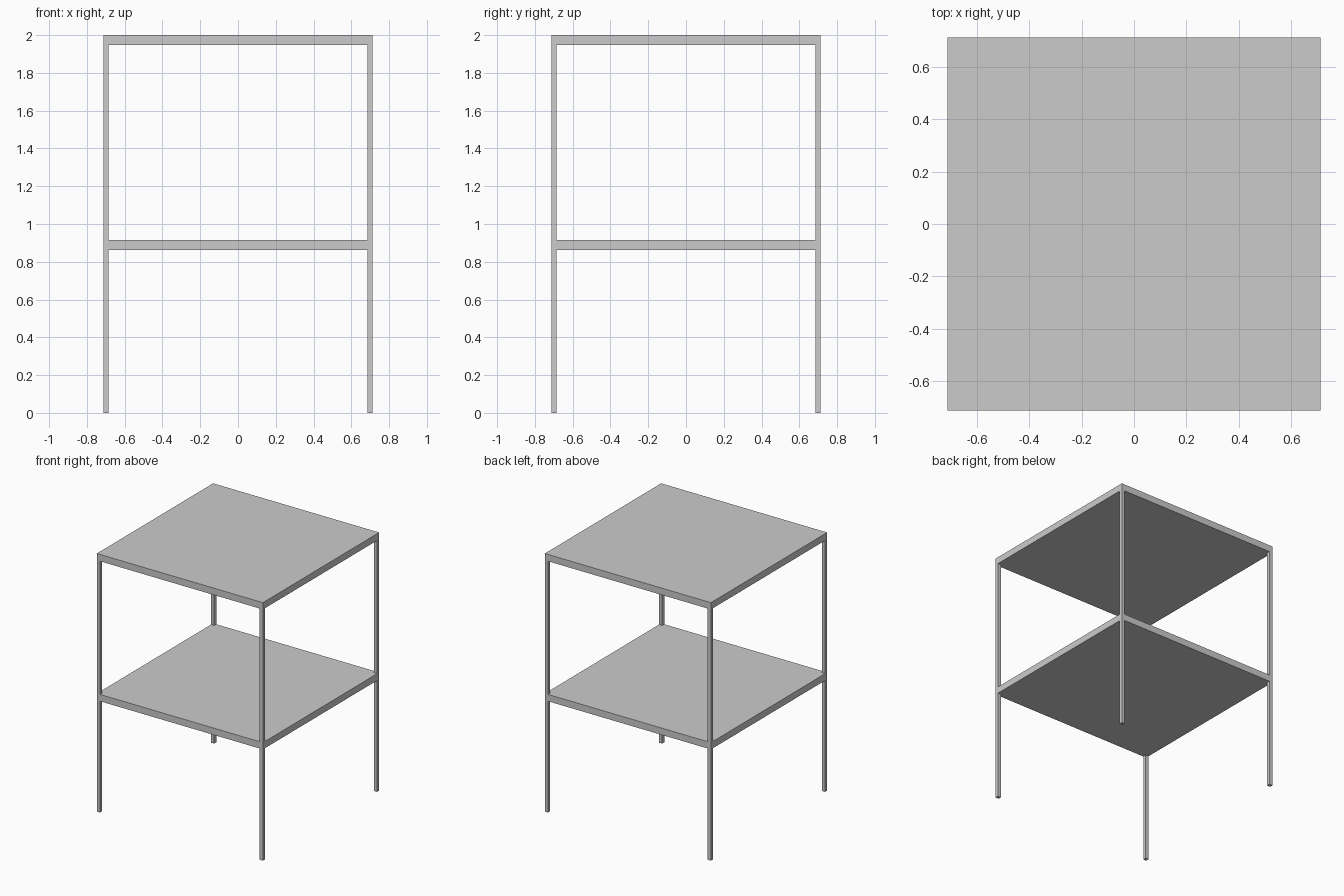
import bpy

if "Cube" in bpy.data.objects:
    bpy.data.objects.remove(bpy.data.objects["Cube"])

HALF = 0.712      # half width of the table
LEG = 0.027       # leg thickness
THICK = 0.053     # shelf thickness


def box(name, size, center):
    bpy.ops.mesh.primitive_cube_add(size=1, location=center)
    ob = bpy.context.object
    ob.name = name
    ob.scale = size
    bpy.ops.object.transform_apply(location=False, rotation=False, scale=True)
    return ob


# table top and middle shelf
for name, top in (("table_top", 2.0), ("middle_shelf", 0.915)):
    box(name, (2 * HALF, 2 * HALF, THICK), (0, 0, top - THICK / 2))

# four thin square legs, flush with the corners
offset = HALF - LEG / 2
for sy, depth in ((-1, "front"), (1, "back")):
    for sx, side in ((-1, "left"), (1, "right")):
        box(f"{depth}_{side}_leg", (LEG, LEG, 2.0), (sx * offset, sy * offset, 1.0))
